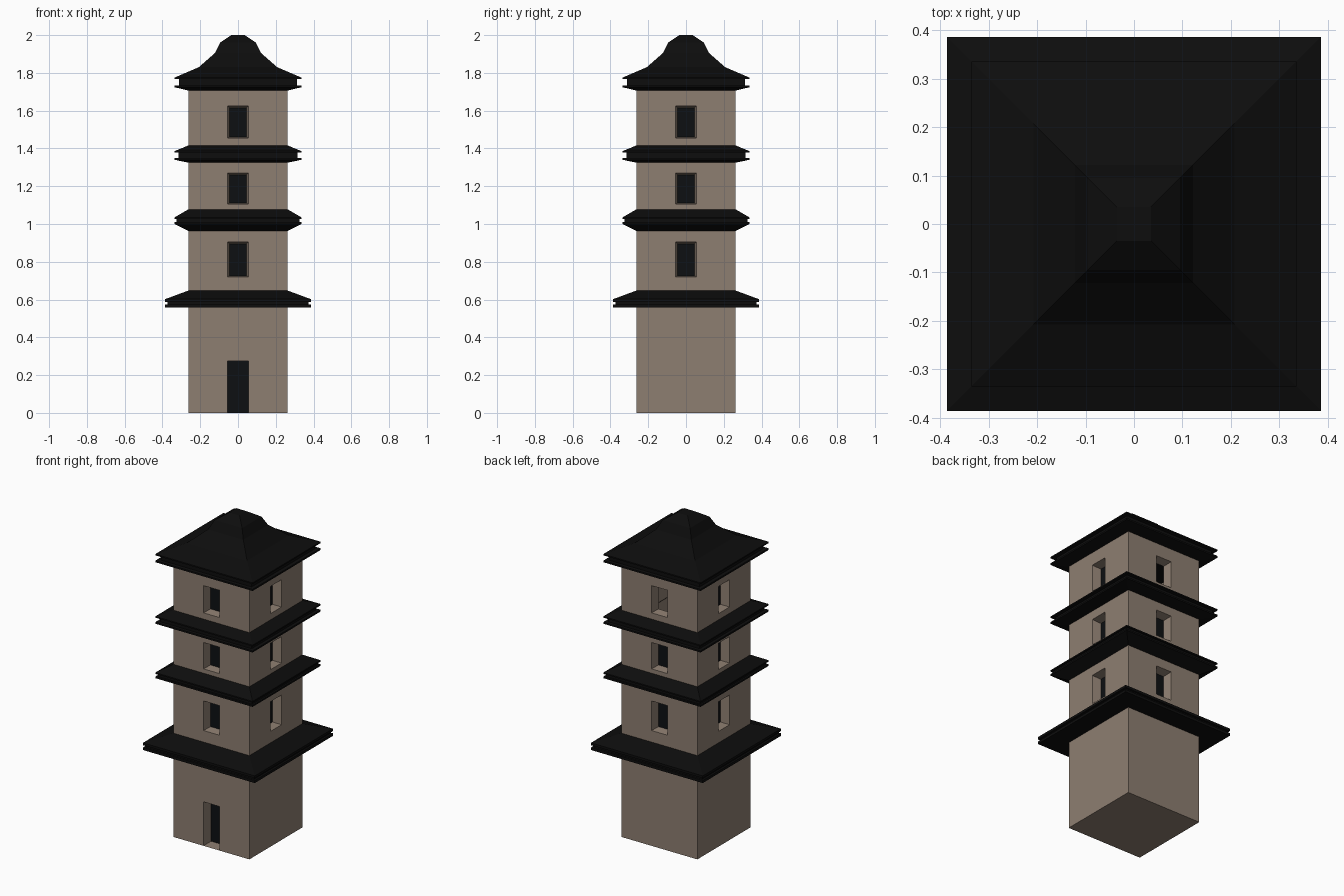
import bpy, bmesh, math
from mathutils import Matrix, Vector

if "Cube" in bpy.data.objects:
    bpy.data.objects.remove(bpy.data.objects["Cube"], do_unlink=True)


def make_material(name, colour):
    mat = bpy.data.materials.new(name)
    mat.use_nodes = True
    mat.diffuse_color = (*colour, 1)
    mat.node_tree.nodes["Principled BSDF"].inputs["Base Color"].default_value = (*colour, 1)
    return mat


STONE = make_material("tan stone", (0.27, 0.21, 0.165))
TILE = make_material("black roof tile", (0.004, 0.004, 0.004))
DARK = make_material("dark opening", (0.004, 0.005, 0.006))
HALF = 0.262


def finish(bm, name, materials):
    bmesh.ops.remove_doubles(bm, verts=bm.verts, dist=0.0001)
    mesh = bpy.data.meshes.new(name)
    bm.to_mesh(mesh)
    bm.free()
    for mat in materials:
        mesh.materials.append(mat)
    obj = bpy.data.objects.new(name, mesh)
    bpy.context.collection.objects.link(obj)


def bridge(bm, rings):
    """Join successive four-cornered rings with quads."""
    for a, b in zip(rings, rings[1:]):
        for i in range(4):
            j = (i + 1) % 4
            bm.faces.new((a[i], a[j], b[j], b[i]))


def wall_ring(bm, turn, half, depth, z0, z1):
    """Upright rectangle on one side of the tower, set back by depth."""
    y = depth - HALF
    corners = ((-half, z0), (half, z0), (half, z1), (-half, z1))
    return [bm.verts.new(turn @ Vector((x, y, z))) for x, z in corners]


def storey(name, z0, z1, openings, closed_base=False):
    """Four walls; openings maps a side to (bottom, top, depth, taper, has_pane)."""
    bm = bmesh.new()
    for side in range(4):
        turn = Matrix.Rotation(side * math.pi / 2, 3, "Z")
        outer = wall_ring(bm, turn, HALF, 0, z0, z1)
        if side not in openings:
            bm.faces.new(outer)
            continue
        low, high, depth, taper, has_pane = openings[side]
        mouth = wall_ring(bm, turn, 0.055, 0, low, high)
        inner = wall_ring(bm, turn, 0.055 - taper, depth, low + taper * 0.6, high - taper)
        bridge(bm, [outer, mouth, inner])
        if has_pane:
            bm.faces.new(inner).material_index = 1
    if closed_base:
        corners = ((-1, -1), (-1, 1), (1, 1), (1, -1))
        bm.faces.new([bm.verts.new((x * HALF, y * HALF, z0)) for x, y in corners])
    finish(bm, name, [STONE, DARK])


def roof(name, profile, cap_top=False, cap_base=False):
    """Square skirt swept from a profile of (half width, height), bottom to top."""
    bm = bmesh.new()
    corners = ((-1, -1), (1, -1), (1, 1), (-1, 1))
    rings = [[bm.verts.new((x * h, y * h, z)) for x, y in corners] for h, z in profile]
    bridge(bm, rings)
    if cap_top:
        bm.faces.new(rings[-1])
    if cap_base:
        bm.faces.new(rings[0][::-1])
    finish(bm, name, [TILE])


def double_eave(base, low_tip, high_tip, notch):
    """Lower half of a skirt roof: two thin lips with a groove between."""
    return [(HALF - 0.002, base), (0.336, low_tip - 0.01), (0.336, low_tip),
            (notch, low_tip), (notch, high_tip - 0.008), (0.336, high_tip - 0.008),
            (0.336, high_tip)]


# Storeys: doorway at the front below, windows on every side above
storey("ground_storey", 0, 0.6, {0: (0, 0.275, 0.075, 0, True)}, closed_base=True)
for name, z0, z1, low, high in (("second_storey", 0.6, 1.02, 0.72, 0.905),
                                ("third_storey", 1.02, 1.37, 1.105, 1.27),
                                ("top_storey", 1.37, 1.74, 1.455, 1.625)):
    # The top window at the back is open to the hollow inside
    storey(name, z0, z1, {side: (low, high, 0.055, 0.01, name != "top_storey" or side != 2)
                          for side in range(4)})

# Skirt roofs
roof("lowest_roof", [(HALF, 0.557), (0.386, 0.557), (0.386, 0.573), (0.374, 0.573),
                     (0.374, 0.587), (0.386, 0.587), (0.386, 0.602), (HALF, 0.648)])
roof("second_roof", double_eave(0.962, 1.01, 1.035, 0.325) + [(HALF, 1.078)])
roof("third_roof", double_eave(1.324, 1.35, 1.386, 0.315) + [(HALF, 1.416)])

# Crowning roof with its stepped cap
roof("top_roof", double_eave(1.706, 1.734, 1.775, 0.312)
     + [(0.208, 1.83), (0.122, 1.905), (0.095, 1.96), (0.035, 2.0)],
     cap_top=True, cap_base=True)
